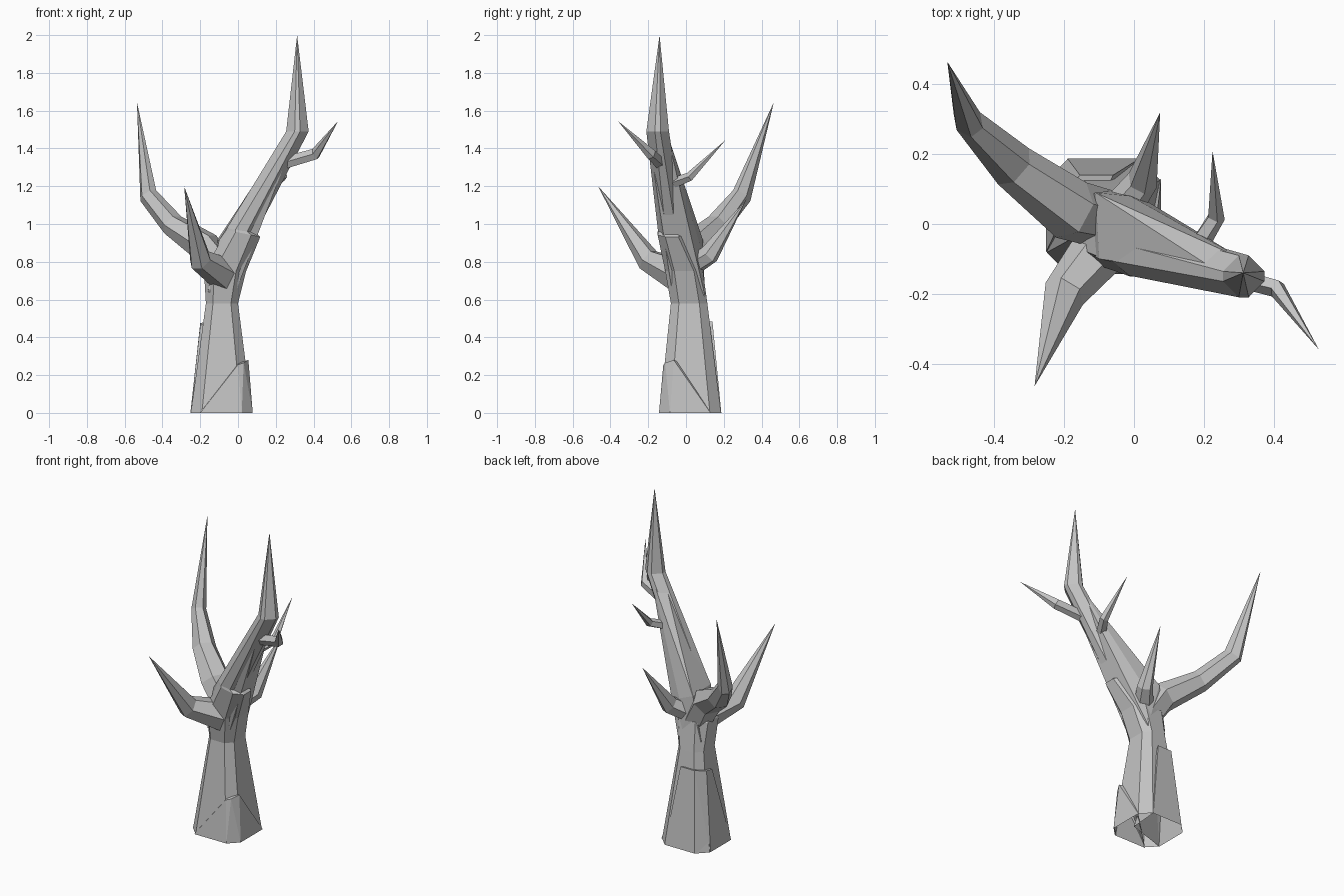
import bpy, bmesh
from math import cos, sin, pi
from mathutils import Vector

cube = bpy.data.objects.get("Cube")
if cube:
    bpy.data.objects.remove(cube, do_unlink=True)

bark = bpy.data.materials.new("grey_bark")
bark.use_nodes = True
COLOUR = (0.55, 0.55, 0.55, 1)
bark.diffuse_color = COLOUR
bark.node_tree.nodes["Principled BSDF"].inputs["Base Color"].default_value = COLOUR


def finish(name, bm):
    """Orient the faces, leave the foot open and make the object."""
    bmesh.ops.recalc_face_normals(bm, faces=bm.faces)
    foot = [f for f in bm.faces if all(v.co.z < 0.001 for v in f.verts)]
    bmesh.ops.delete(bm, geom=foot, context='FACES')
    mesh = bpy.data.meshes.new(name)
    bm.to_mesh(mesh)
    bm.free()
    mesh.materials.append(bark)
    obj = bpy.data.objects.new(name, mesh)
    bpy.context.collection.objects.link(obj)


def loft(name, rings, tip):
    """Skin a list of point rings that ends in a point."""
    bm = bmesh.new()
    loops = [[bm.verts.new(p) for p in ring] for ring in rings]
    end = bm.verts.new(tip)
    n = len(loops[0])
    bm.faces.new(loops[0][::-1])
    for i in range(n):
        j = (i + 1) % n
        for a, b in zip(loops, loops[1:]):
            bm.faces.new((a[i], a[j], b[j], b[i]))
        bm.faces.new((loops[-1][i], loops[-1][j], end))
    finish(name, bm)


def section(x0, x1, y0, y1, z, cut, tilt=0.0):
    """Rectangle with cut corners; tilt lowers its +x side."""
    cx, cy = cut * (x1 - x0), cut * (y1 - y0)
    pts = [(x0 + cx, y0), (x1 - cx, y0), (x1, y0 + cy), (x1, y1 - cy),
           (x1 - cx, y1), (x0 + cx, y1), (x0, y1 - cy), (x0, y0 + cy)]
    return [(x, y, z - tilt * (x - (x0 + x1) / 2)) for x, y in pts]


def branch(name, stations, tip, sides=6):
    """Tapered limb through (centre, half width, half height) stations."""
    path = [Vector(s[0]) for s in stations] + [Vector(tip)]
    rings = []
    for i, (c, w, h) in enumerate(stations):
        d = (path[i + 1] - path[i]).normalized()
        if i:
            d += (path[i] - path[i - 1]).normalized()
        side = d.cross(Vector((0, 0, 1))).normalized()
        up = side.cross(d).normalized()
        rings.append([path[i] + side * w * cos(2 * pi * k / sides)
                      + up * h * sin(2 * pi * k / sides) for k in range(sides)])
    loft(name, rings, tip)


def hull(name, points):
    bm = bmesh.new()
    for p in points:
        bm.verts.new(p)
    result = bmesh.ops.convex_hull(bm, input=bm.verts)
    inside = [v for v in result["geom_interior"] if isinstance(v, bmesh.types.BMVert)]
    bmesh.ops.delete(bm, geom=inside, context='VERTS')
    bmesh.ops.dissolve_limit(bm, angle_limit=0.03, verts=bm.verts, edges=bm.edges)
    finish(name, bm)


# Trunk, running on into the tallest limb with a bark step part way up
loft("trunk_and_main_limb", [
    section(-0.25, 0.075, -0.14, 0.185, 0, 0.18),
    section(-0.17, 0.0, -0.08, 0.113, 0.58, 0.22),
    section(-0.18, 0.043, -0.11, 0.09, 0.75, 0.24),
    section(-0.06, 0.118, -0.15, 0.0, 0.95, 0.27, 0.2),
    section(-0.06, 0.095, -0.148, -0.01, 0.965, 0.3, 0.15),
    section(0.255, 0.374, -0.21, -0.09, 1.49, 0.38),
], (0.313, -0.14, 2.0))

# Wedge of wood that fills the fork and thins out up the tallest limb
hull("fork_web", [
    (-0.11, 0.09, 0.915), (-0.1, -0.1, 0.915), (-0.01, 0.08, 0.87),
    (-0.16, 0.08, 0.64), (-0.16, -0.07, 0.64), (-0.02, 0.1, 0.62), (-0.02, -0.07, 0.62),
    (0.06, -0.01, 0.94), (0.06, -0.13, 0.94),
    (0.262, -0.15, 1.48), (0.31, -0.1, 1.48), (0.31, -0.2, 1.48),
])

# Large limbs
branch("back_limb", [
    ((-0.07, 0.01, 0.73), 0.085, 0.09),
    ((-0.18, 0.04, 0.885), 0.09, 0.085),
    ((-0.345, 0.165, 0.995), 0.068, 0.062),
    ((-0.475, 0.295, 1.15), 0.042, 0.058),
], (-0.535, 0.465, 1.645))
branch("front_limb", [
    ((-0.075, -0.045, 0.735), 0.085, 0.095),
    ((-0.20, -0.20, 0.81), 0.062, 0.065),
], (-0.285, -0.465, 1.2))
branch("rear_spike", [
    ((-0.03, 0.05, 0.79), 0.055, 0.055),
    ((0.025, 0.125, 0.84), 0.045, 0.055),
], (0.075, 0.32, 1.13))

# Small twigs on the tallest limb
branch("front_twig", [
    ((0.25, -0.14, 1.325), 0.03, 0.034),
    ((0.41, -0.185, 1.37), 0.027, 0.032),
], (0.53, -0.36, 1.545), 5)
branch("rear_twig", [
    ((0.18, -0.07, 1.215), 0.03, 0.03),
    ((0.235, 0.02, 1.25), 0.026, 0.025),
], (0.225, 0.21, 1.445), 5)

# Raised bark plates on opposite corners of the trunk
hull("corner_bark_plate", [
    (-0.2, -0.143, 0), (0.02, -0.143, 0), (0.078, -0.085, 0), (0.078, 0.13, 0),
    (0.0, -0.12, 0.255), (0.03, -0.11, 0.265), (0.055, -0.065, 0.28),
    (0.03, -0.04, 0.27), (-0.01, -0.09, 0.26),
])
hull("rear_bark_plate", [
    (-0.252, 0.12, 0), (-0.19, 0.187, 0), (0.015, 0.187, 0), (-0.252, -0.08, 0), (0, 0, 0),
    (-0.2, 0.085, 0.475), (-0.155, 0.14, 0.485), (-0.06, 0.14, 0.485),
    (-0.2, 0.03, 0.465), (-0.1, 0.05, 0.47),
])
